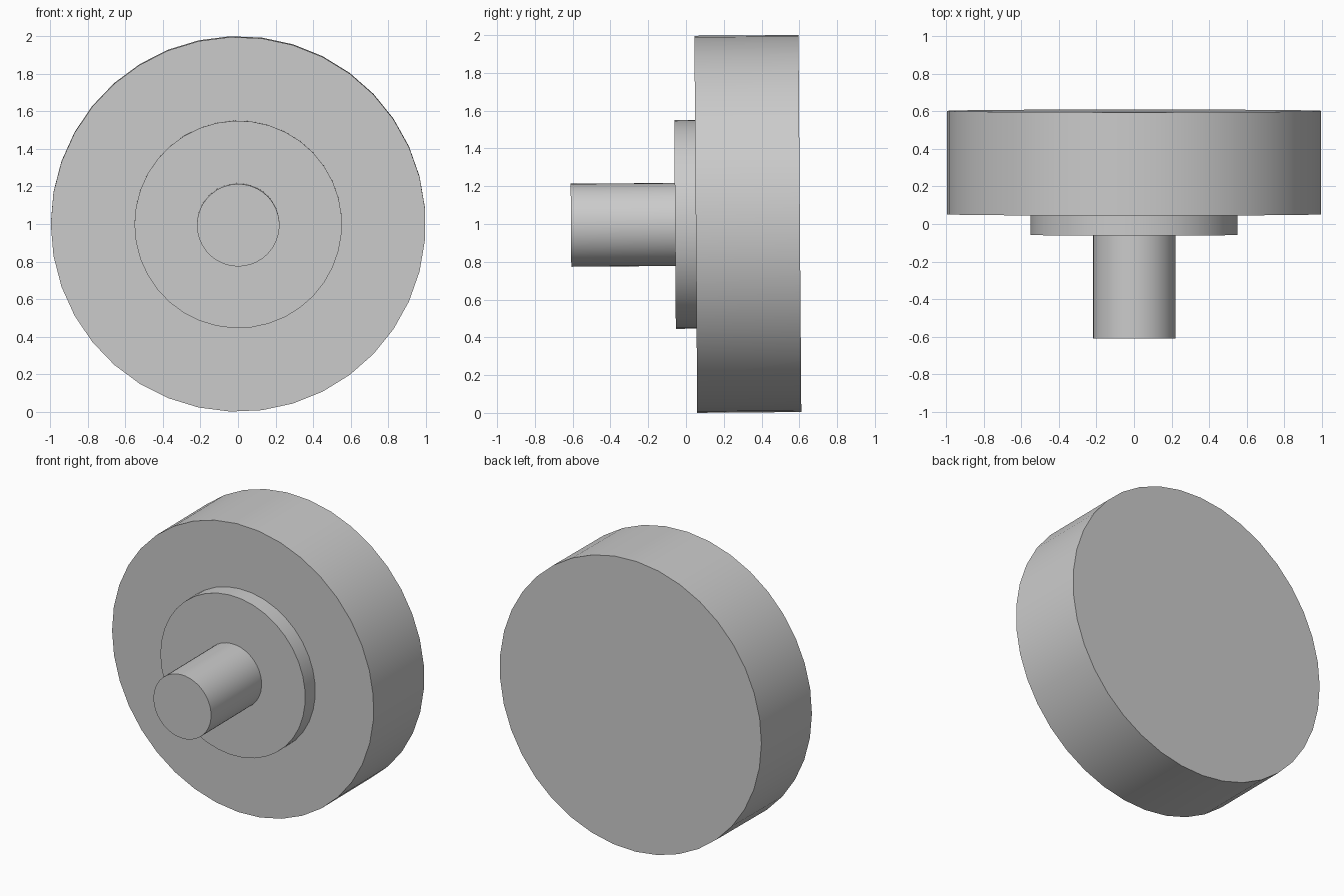
import bpy
import bmesh
from math import pi, sin, cos, radians
from mathutils import Matrix

if "Cube" in bpy.data.objects:
    bpy.data.objects.remove(bpy.data.objects["Cube"], do_unlink=True)

SIDES = 37
# Shared axis: runs front to back with a very slight tilt
PLACE = Matrix.Translation((0.001, 0, 0.998)) @ Matrix.Rotation(0.0075, 4, "X")

grey = bpy.data.materials.new("plain_grey")
grey.use_nodes = True
colour = (0.6, 0.6, 0.6, 1)
grey.diffuse_color = colour
for node in grey.node_tree.nodes:
    if node.type == "BSDF_PRINCIPLED":
        node.inputs["Base Color"].default_value = colour


def disc(name, radius, front, back):
    """Solid cylinder along y with a corner on the -x side."""
    bm = bmesh.new()
    angles = [pi + 2 * pi * i / SIDES for i in range(SIDES)]
    ring = [bm.verts.new((radius * cos(a), front, radius * sin(a))) for a in angles]
    cap = bm.faces.new(ring)
    out = bmesh.ops.extrude_face_region(bm, geom=[cap], use_keep_orig=True)
    moved = [g for g in out["geom"] if isinstance(g, bmesh.types.BMVert)]
    bmesh.ops.translate(bm, verts=moved, vec=(0, back - front, 0))
    bmesh.ops.recalc_face_normals(bm, faces=bm.faces)
    bmesh.ops.transform(bm, matrix=PLACE, verts=bm.verts)
    mesh = bpy.data.meshes.new(name)
    bm.to_mesh(mesh)
    bm.free()
    mesh.materials.append(grey)
    obj = bpy.data.objects.new(name, mesh)
    bpy.context.collection.objects.link(obj)
    bpy.ops.object.select_all(action="DESELECT")
    obj.select_set(True)
    bpy.context.view_layer.objects.active = obj
    bpy.ops.object.shade_smooth_by_angle(angle=radians(30))


disc("wheel", 0.999, 0.052, 0.603)
disc("flange", 0.553, -0.058, 0.052)
disc("shaft", 0.22, -0.609, -0.058)
